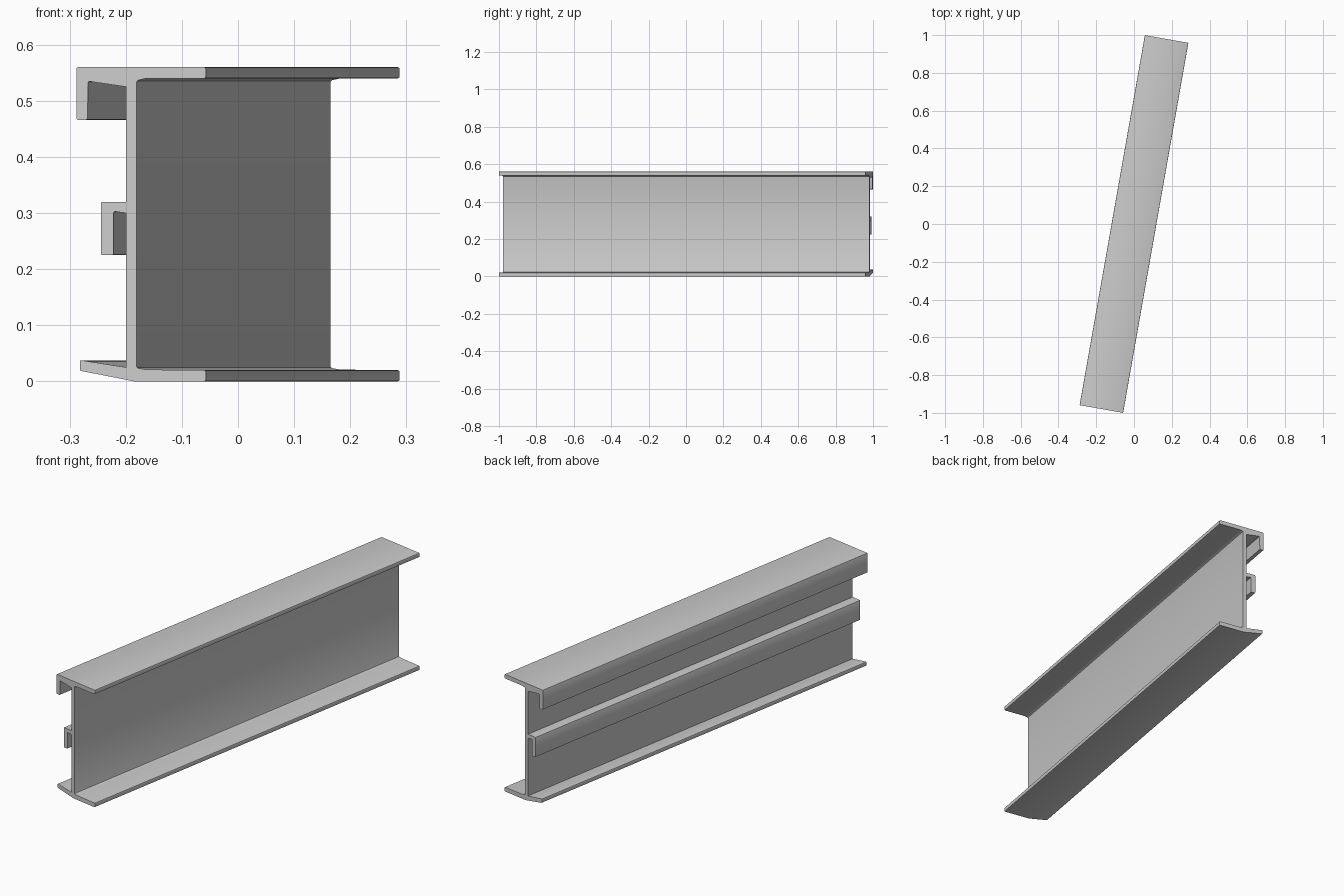
import bpy, bmesh, math
from mathutils import Matrix, Vector

if "Cube" in bpy.data.objects:
    bpy.data.objects.remove(bpy.data.objects["Cube"])

LENGTH = 1.989
ANGLE = math.radians(-10)
ROUND = 0.003

# Cross-section (across, up, softened corner?) running clockwise from the top left
profile = [
    (-0.117, 0.560, 1), (0.117, 0.560, 1), (0.117, 0.540, 1),      # top flange
    (0.009, 0.540, 0), (-0.008, 0.536, 1),                         # upper fillet
    (-0.008, 0.024, 1), (0.010, 0.021, 0),                         # web, lower fillet
    (0.117, 0.020, 1), (0.117, 0.000, 1), (-0.012, 0.000, 0),      # bottom flange
    (-0.111, 0.019, 1), (-0.111, 0.038, 1), (-0.027, 0.025, 0),    # raised toe
    (-0.027, 0.225, 0), (-0.027, 0.300, 0), (-0.050, 0.303, 1),    # middle hook
    (-0.050, 0.225, 1), (-0.073, 0.225, 1), (-0.073, 0.320, 1),
    (-0.027, 0.320, 0), (-0.027, 0.525, 0),
    (-0.096, 0.535, 1), (-0.097, 0.466, 1), (-0.117, 0.466, 1),    # top hook
]


def soften(points):
    """Cut each flagged corner with a small three-point round."""
    out = []
    for i, (x, z, soft) in enumerate(points):
        p = Vector((x, z))
        if not soft:
            out.append(p)
            continue
        a = Vector(points[i - 1][:2]) - p
        b = Vector(points[(i + 1) % len(points)][:2]) - p
        a, b = a.normalized() * ROUND, b.normalized() * ROUND
        out += [p + a, p + (a + b) * 0.29, p + b]
    return out


# Extrude the cross-section along the beam, then turn it in plan
bm = bmesh.new()
ring = [bm.verts.new((p.x, -LENGTH / 2, p.y)) for p in soften(profile)]
cap = bm.faces.new(ring)
ext = bmesh.ops.extrude_face_region(bm, geom=[cap], use_keep_orig=True)
far = [v for v in ext["geom"] if isinstance(v, bmesh.types.BMVert)]
bmesh.ops.translate(bm, verts=far, vec=(0, LENGTH, 0))
bmesh.ops.recalc_face_normals(bm, faces=bm.faces)
bmesh.ops.transform(bm, matrix=Matrix.Rotation(ANGLE, 4, 'Z'), verts=bm.verts)

mesh = bpy.data.meshes.new("extruded_beam")
bm.to_mesh(mesh)
bm.free()
beam = bpy.data.objects.new("extruded_beam", mesh)
bpy.context.collection.objects.link(beam)
bpy.context.view_layer.objects.active = beam
beam.select_set(True)
bpy.ops.object.shade_smooth_by_angle(angle=math.radians(30))
